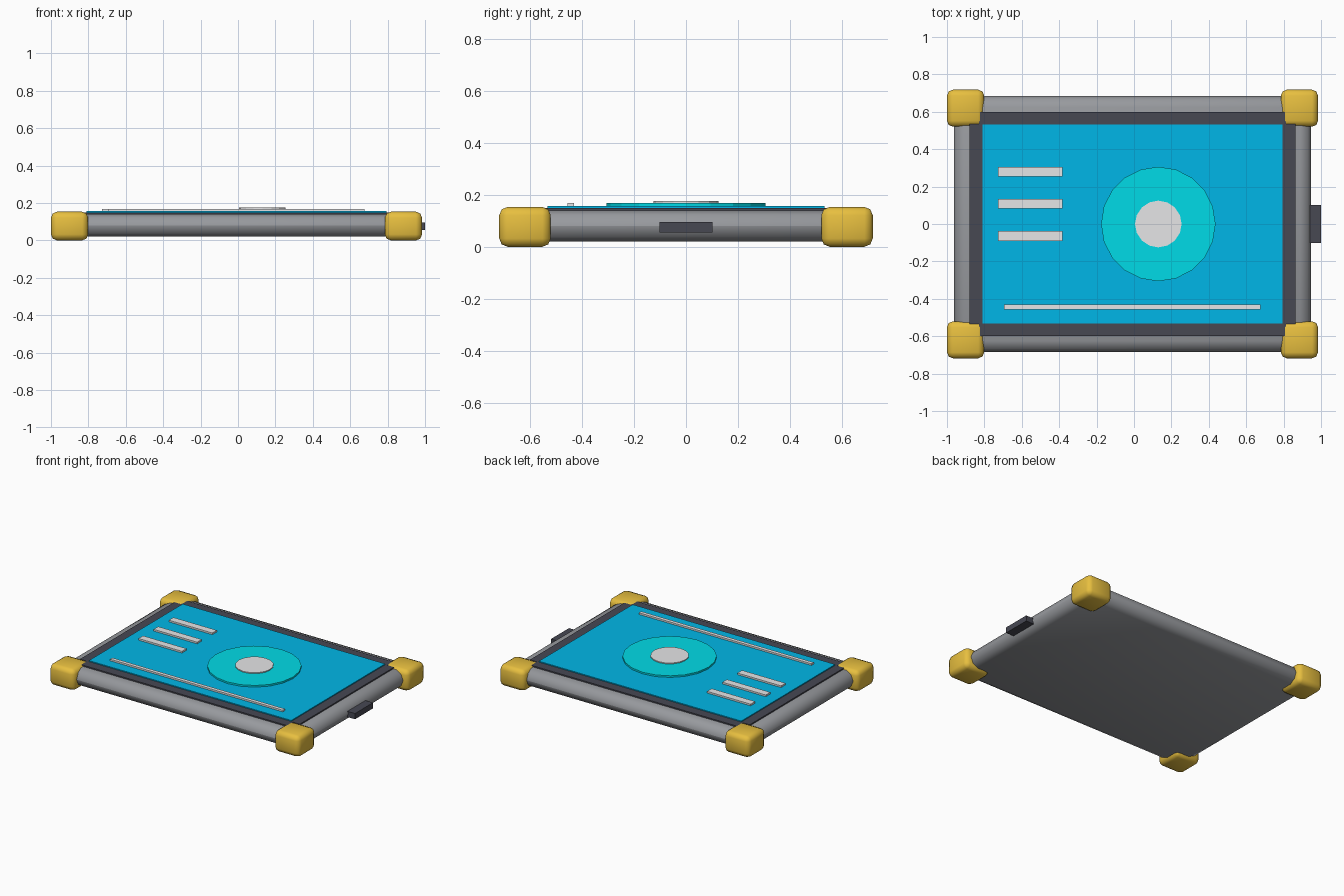
import bpy
from math import radians

cube = bpy.data.objects.get("Cube")
if cube:
    bpy.data.objects.remove(cube, do_unlink=True)

CX = -0.008  # centre of the case; the side port makes up the difference


def material(name, rgb):
    m = bpy.data.materials.new(name)
    m.use_nodes = True
    colour = (*rgb, 1)
    m.diffuse_color = colour
    m.node_tree.nodes["Principled BSDF"].inputs["Base Color"].default_value = colour
    return m


gold = material("gold", (0.80, 0.52, 0.05))
steel = material("steel grey", (0.31, 0.32, 0.34))
charcoal = material("charcoal", (0.063, 0.065, 0.086))
blue = material("screen blue", (0, 0.47, 0.80))
teal = material("teal", (0, 0.71, 0.80))
silver = material("light grey", (0.79, 0.79, 0.80))


def finish(name, mat):
    ob = bpy.context.object
    ob.name = name
    ob.data.materials.append(mat)
    return ob


def box(name, x, y, z, mat, bevel=0):
    """Box given by its (low, high) range on each axis; bevelled boxes are smooth."""
    bpy.ops.mesh.primitive_cube_add(size=1, location=[sum(r) / 2 for r in (x, y, z)])
    ob = finish(name, mat)
    ob.scale = [r[1] - r[0] for r in (x, y, z)]
    bpy.ops.object.transform_apply(location=False, rotation=False, scale=True)
    if bevel:
        mod = ob.modifiers.new("rounding", "BEVEL")
        mod.width, mod.segments = bevel, 2
        bpy.ops.object.shade_smooth()


def disc(name, centre, radius, depth, sides, mat):
    bpy.ops.mesh.primitive_cylinder_add(vertices=sides, radius=radius, depth=depth, location=centre)
    finish(name, mat)
    bpy.ops.object.shade_smooth_by_angle(angle=radians(10))


# Case with fully faceted rims
box("case", (CX - 0.955, CX + 0.955), (-0.685, 0.685), (0.02, 0.14), steel, 0.06)

# Flat bezel around the screen
for s, end, side in ((-1, "front", "right"), (1, "back", "left")):
    box(end + "_bezel", (CX - 0.82, CX + 0.82), sorted((s * 0.53, s * 0.6)), (0.09, 0.149), charcoal)
    box(side + "_bezel", sorted((CX + s * 0.8, CX + s * 0.872)), (-0.535, 0.535), (0.09, 0.149), charcoal)

# Rounded corner bumpers
for sx, side in ((-1, "right"), (1, "left")):
    for sy, end in ((-1, "front"), (1, "back")):
        box(f"{end}_{side}_bumper", sorted((CX + sx * 0.793, CX + sx * 0.992)),
            sorted((sy * 0.52, sy * 0.718)), (0, 0.153), gold, 0.032)

# Screen with dial and strips
box("screen", (CX - 0.803, CX + 0.803), (-0.532, 0.532), (0.10, 0.156), blue)
disc("dial", (0.13, 0, 0.159), 0.306, 0.018, 20, teal)
disc("dial_hub", (0.13, 0, 0.165), 0.125, 0.02, 16, silver)
for i in range(3):
    y = 0.28 - i * 0.172
    box(f"short_strip_{i + 1}", (-0.727, -0.382), (y - 0.026, y + 0.026), (0.15, 0.168), silver)
box("long_strip", (-0.695, 0.675), (-0.456, -0.43), (0.15, 0.168), silver)

# Port on the left side
box("side_port", (0.90, 1.0), (-0.102, 0.102), (0.055, 0.096), charcoal)
